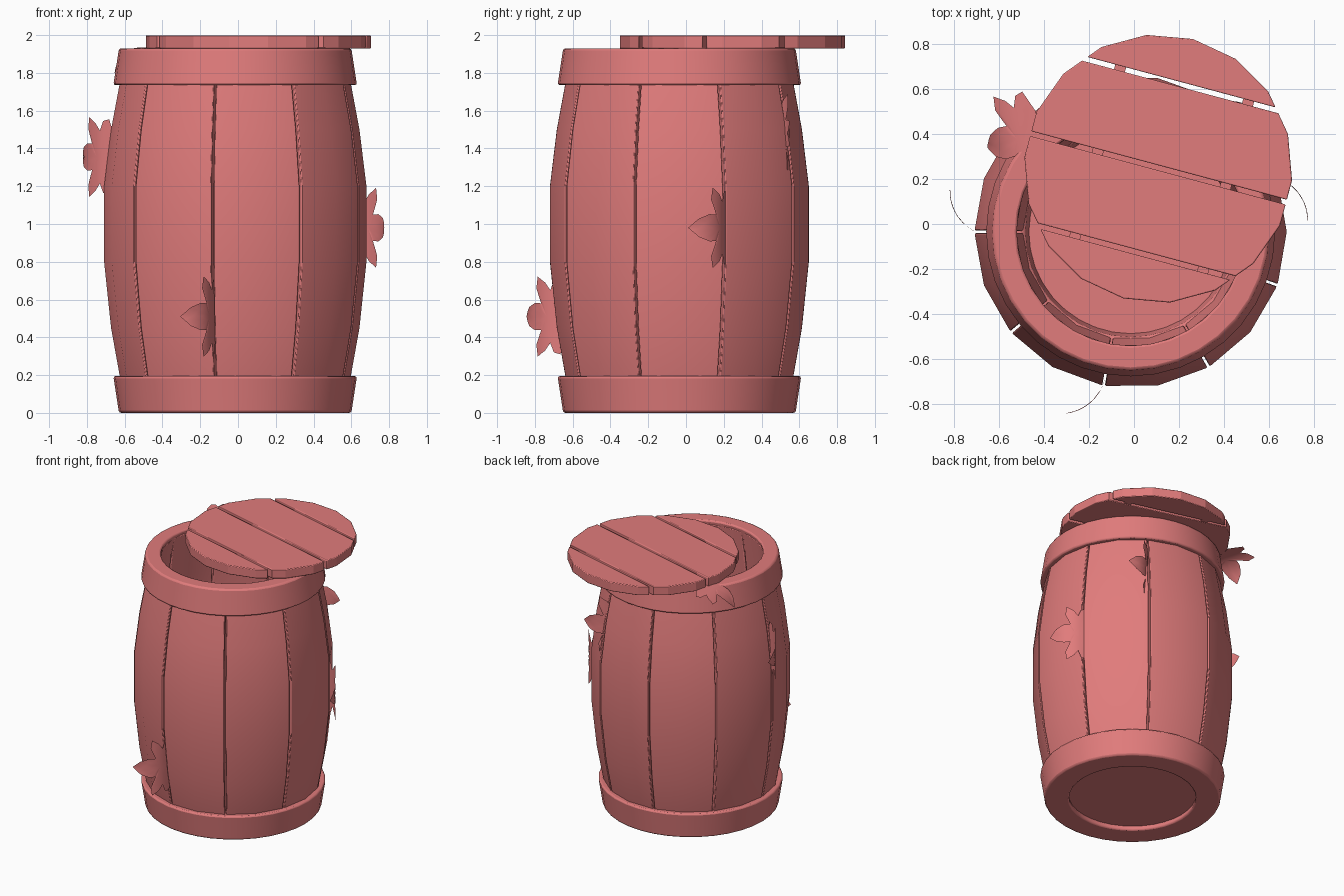
import bpy, bmesh
from math import sin, cos, radians, pi
from mathutils import Vector

old = bpy.data.objects.get("Cube")
if old:
    bpy.data.objects.remove(old, do_unlink=True)

# Single colour
wood = bpy.data.materials.new("dusty_red")
wood.use_nodes = True
colour = (0.75, 0.2, 0.2, 1)
wood.diffuse_color = colour
wood.node_tree.nodes["Principled BSDF"].inputs["Base Color"].default_value = colour

CX, CY = -0.015, -0.035     # barrel axis


def finish(name, bm, bevel=0, angle=35):
    bmesh.ops.recalc_face_normals(bm, faces=bm.faces)
    mesh = bpy.data.meshes.new(name)
    bm.to_mesh(mesh)
    bm.free()
    mesh.materials.append(wood)
    ob = bpy.data.objects.new(name, mesh)
    bpy.context.collection.objects.link(ob)
    if bevel:
        mod = ob.modifiers.new("soft_edges", 'BEVEL')
        mod.width = bevel
        mod.segments = 2
        mod.limit_method = 'ANGLE'
        mod.angle_limit = radians(50)
    bpy.ops.object.select_all(action='DESELECT')
    ob.select_set(True)
    bpy.context.view_layer.objects.active = ob
    bpy.ops.object.shade_smooth_by_angle(angle=radians(angle))
    return ob


def sweep(name, profile, angles, closed, bevel=0):
    """Turn a closed (radius, z) profile around the barrel axis."""
    bm = bmesh.new()
    rings = [[bm.verts.new((CX + r * cos(a), CY + r * sin(a), z)) for r, z in profile]
             for a in angles]
    n = len(profile)
    pairs = list(zip(rings, rings[1:]))
    if closed:
        pairs.append((rings[-1], rings[0]))
    else:
        bm.faces.new(rings[0])
        bm.faces.new(rings[-1])
    for a, b in pairs:
        for i in range(n):
            j = (i + 1) % n
            bm.faces.new((a[i], a[j], b[j], b[i]))
    return finish(name, bm, bevel)


# Bulging staves, nine around with narrow gaps
outer = [(0.57, 0.04), (0.613, 0.2), (0.658, 0.45), (0.695, 0.8),
         (0.695, 1.2), (0.658, 1.5), (0.613, 1.74), (0.58, 1.9)]
inner = [(0.51, 1.9), (0.55, 1.55), (0.585, 1.2), (0.585, 0.8),
         (0.53, 0.45), (0.45, 0.04)]
for k in range(9):
    start = 20 + 40 * k
    sweep(f"stave_{k + 1}", outer + inner,
          [radians(start + d) for d in (0.5, 20, 39.5)], False, 0.006)

# Hoops at both ends, flaring towards the middle
full = [2 * pi * i / 36 for i in range(36)]
for name, hole, flip in (("bottom_hoop", 0.44, False), ("top_hoop", 0.505, True)):
    prof = [(hole, 0), (0.615, 0), (0.645, 0.195), (hole + 0.03, 0.195)]
    if flip:
        prof = [(r, 1.93 - z) for r, z in prof]
    sweep(name, prof, full, True, 0.012)

# Floor
bm = bmesh.new()
bmesh.ops.create_cone(bm, cap_ends=True, segments=36, radius1=0.47, radius2=0.47, depth=0.05)
bmesh.ops.translate(bm, verts=bm.verts, vec=(CX, CY, 0.06))
finish("floor", bm)

# Lid: an eighteen-sided disc sliced into four planks
LID = Vector((0.108, 0.246, 1.964))
along = Vector((cos(radians(-15)), sin(radians(-15)), 0))
across = Vector((-along.y, along.x, 0))
cuts = [-0.7, -0.384, 0.004, 0.388, 0.7]
for k, (low, high) in enumerate(zip(cuts, cuts[1:])):
    bm = bmesh.new()
    bmesh.ops.create_cone(bm, cap_ends=True, segments=18, radius1=0.598,
                          radius2=0.598, depth=0.07)
    for v in bm.verts:
        a = radians(5)
        x, y = v.co.x, v.co.y
        v.co.x, v.co.y = x * cos(a) - y * sin(a), x * sin(a) + y * cos(a)
    for edge, side in ((low + 0.011, -1), (high - 0.011, 1)):
        geom = bm.verts[:] + bm.edges[:] + bm.faces[:]
        bmesh.ops.bisect_plane(bm, geom=geom, plane_co=across * edge,
                               plane_no=across * side, clear_outer=True)
        bmesh.ops.holes_fill(bm, edges=[e for e in bm.edges if e.is_boundary])
    bmesh.ops.translate(bm, verts=bm.verts, vec=LID)
    finish(f"lid_plank_{k + 1}", bm, 0.005, 15)

# Two battens joining the planks
for k, off in enumerate((-0.28, 0.31)):
    bm = bmesh.new()
    bmesh.ops.create_cube(bm, size=1)
    for v in bm.verts:
        v.co = (LID + along * (off + v.co.x * 0.05) + across * (v.co.y * 0.85)
                + Vector((0, 0, v.co.z * 0.02 - 0.022)))
    finish(f"lid_batten_{k + 1}", bm)


# Lobed leaves, curling over their length
half = [(-0.06, 0.1), (-0.025, 0.2), (0.01, 0.19), (0.03, 0.14), (0.06, 0.18),
        (0.11, 0.212), (0.12, 0.15), (0.085, 0.07), (0.13, 0.072), (0.19, 0.05)]
outline = [(-0.04, 0)] + half + [(0.25, 0)] + [(s, -t) for s, t in reversed(half)]


def leaf(name, root, heading, curl, spread, radius=0.2):
    bm = bmesh.new()
    hub = bm.verts.new((0.05, 0, 0))
    ring = [bm.verts.new((s, t, 0)) for s, t in outline]
    for i, v in enumerate(ring):
        bm.faces.new((hub, v, ring[(i + 1) % len(ring)]))
    bmesh.ops.subdivide_edges(bm, edges=bm.edges[:], cuts=2, use_grid_fill=True)
    for v in bm.verts:
        s, t = v.co.x, v.co.y
        bend = max(s, 0) / radius
        v.co = (Vector(root) + heading * (radius * sin(bend) + min(s, 0))
                + curl * (radius * (1 - cos(bend))) + spread * t)
    finish(name, bm, 0, 60)


UP = Vector((0, 0, 1))
# Root angle on the barrel, root radius, height, heading
for k, (seat, r, z, head) in enumerate(((260, 0.665, 0.51, 257), (20, 0.70, 0.98, -20),
                                        (180, 0.69, 1.355, 155), (61, 0.585, 1.48, 50))):
    a, h = radians(seat), radians(head)
    leaf(f"side_leaf_{k + 1}", (CX + r * cos(a), CY + r * sin(a), z),
         Vector((cos(h), sin(h), 0)), Vector((sin(h), -cos(h), 0)), UP)

# Leaf drooping over the rim
h = radians(195)
leaf("rim_leaf", (-0.47, 0.39, 1.935), Vector((cos(h), sin(h), 0)), -UP,
     Vector((-sin(h), cos(h), 0)))
